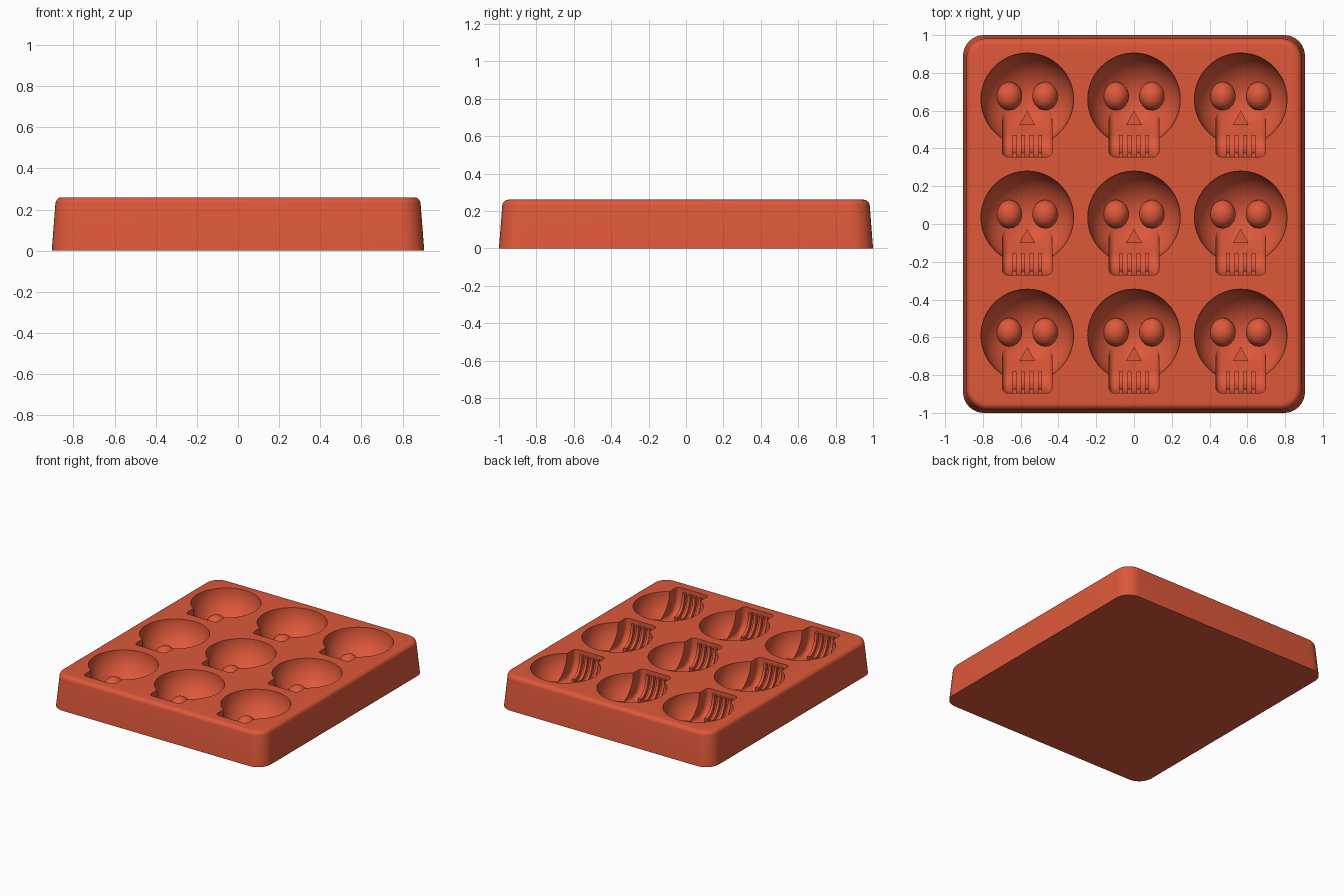
import bpy, bmesh, math
from mathutils import Matrix, Vector

if "Cube" in bpy.data.objects:
    bpy.data.objects.remove(bpy.data.objects["Cube"], do_unlink=True)

TOP = 0.26          # height of the tray's upper face
SPACING = (0.565, 0.625)
ROW_OFFSET = 0.035

red = bpy.data.materials.new("red_orange_silicone")
red.use_nodes = True
colour = (0.73, 0.098, 0.042, 1)
red.diffuse_color = colour
red.node_tree.nodes["Principled BSDF"].inputs["Base Color"].default_value = colour


def to_object(bm, name):
    bmesh.ops.recalc_face_normals(bm, faces=bm.faces)
    mesh = bpy.data.meshes.new(name)
    bm.to_mesh(mesh)
    bm.free()
    mesh.materials.append(red)
    obj = bpy.data.objects.new(name, mesh)
    bpy.context.collection.objects.link(obj)
    return obj


def ellipsoid(name, centre, radii, segments):
    bm = bmesh.new()
    matrix = Matrix.Translation(centre) @ Matrix.Diagonal((*radii, 1))
    bmesh.ops.create_uvsphere(bm, u_segments=segments, v_segments=segments // 2,
                              radius=1, matrix=matrix)
    return to_object(bm, name)


def prism(name, points, direction, round_edge=0):
    """Extrude a closed outline; optionally round the rims of both ends."""
    bm = bmesh.new()
    face = bm.faces.new([bm.verts.new(p) for p in points])
    moved = bmesh.ops.extrude_face_region(bm, geom=[face], use_keep_orig=True)
    bmesh.ops.translate(bm, vec=direction,
                        verts=[v for v in moved["geom"] if isinstance(v, bmesh.types.BMVert)])
    bmesh.ops.recalc_face_normals(bm, faces=bm.faces)
    if round_edge:
        axis = Vector(direction)
        rims = [e for e in bm.edges
                if abs((e.verts[0].co - e.verts[1].co).dot(axis)) < 1e-6]
        bmesh.ops.bevel(bm, geom=rims, offset=round_edge, segments=5,
                        profile=0.5, affect='EDGES', clamp_overlap=True)
    return to_object(bm, name)


def combine(target, tool, operation):
    mod = target.modifiers.new("cut", 'BOOLEAN')
    mod.operation, mod.solver, mod.object = operation, 'EXACT', tool
    bpy.context.view_layer.objects.active = target
    bpy.ops.object.modifier_apply(modifier=mod.name)
    bpy.data.objects.remove(tool, do_unlink=True)


def arc(x, ry, rz, count=12):
    """Quarter curve of the chin, from the front rim down to the floor."""
    angles = [math.pi / 2 * i / count for i in range(count + 1)]
    return [(x, -0.19 - ry * math.cos(a), -0.03 - rz * math.sin(a)) for a in angles]


# Tray body: tapered block, rounded corners, soft upper rim
bm = bmesh.new()
bmesh.ops.create_cube(bm, size=2)
for v in bm.verts:
    upper = v.co.z > 0
    v.co = (v.co.x * (0.885 if upper else 0.905),
            v.co.y * (0.98 if upper else 1.0), TOP if upper else 0)
corners = [e for e in bm.edges if abs(e.verts[0].co.z - e.verts[1].co.z) > 0.1]
bmesh.ops.bevel(bm, geom=corners, offset=0.11, segments=10, profile=0.5, affect='EDGES')
rim = [e for e in bm.edges if all(v.co.z > TOP - 1e-4 for v in e.verts)]
bmesh.ops.bevel(bm, geom=rim, offset=0.03, segments=6, profile=0.5, affect='EDGES')
tray = to_object(bm, "mould_tray")

# Skull form used to hollow the cavities (local z = 0 is the upper face)
skull = ellipsoid("skull_form", (0, 0, 0), (0.245, 0.245, 0.235), 72)
chin = [(-0.132, -0.305, 0.08)] + arc(-0.132, 0.115, 0.17)
chin += [(-0.132, -0.05, -0.2), (-0.132, -0.05, 0.08)]
combine(skull, prism("jaw_form", chin, (0.264, 0, 0), 0.03), 'UNION')

# Eye sockets, nose and tooth gaps
for side in (-1, 1):
    eye = ellipsoid("eye_form", (side * 0.095, 0.017, -0.195), (0.068, 0.075, 0.068), 32)
    combine(skull, eye, 'DIFFERENCE')
nose = [(-0.042, -0.136, -0.3), (0.042, -0.136, -0.3), (0, -0.06, -0.3)]
combine(skull, prism("nose_form", nose, (0, 0, 0.13)), 'DIFFERENCE')
for x in (-0.068, -0.023, 0.023, 0.068):
    band = arc(x - 0.011, 0.093, 0.145) + arc(x - 0.011, 0.16, 0.22)[::-1]
    combine(skull, prism("tooth_form", band, (0.022, 0, 0)), 'DIFFERENCE')

# Press the form into the tray in a three by three grid
bm = bmesh.new()
for col in (-1, 0, 1):
    for row in (-1, 0, 1):
        start = len(bm.verts)
        bm.from_mesh(skull.data)
        bm.verts.ensure_lookup_table()
        bmesh.ops.translate(bm, verts=bm.verts[start:],
                            vec=(col * SPACING[0], row * SPACING[1] + ROW_OFFSET, TOP))
bpy.data.objects.remove(skull, do_unlink=True)
combine(tray, to_object(bm, "cavity_forms"), 'DIFFERENCE')

bpy.ops.object.select_all(action='DESELECT')
tray.select_set(True)
bpy.context.view_layer.objects.active = tray
bpy.ops.object.shade_smooth_by_angle(angle=math.radians(32))
